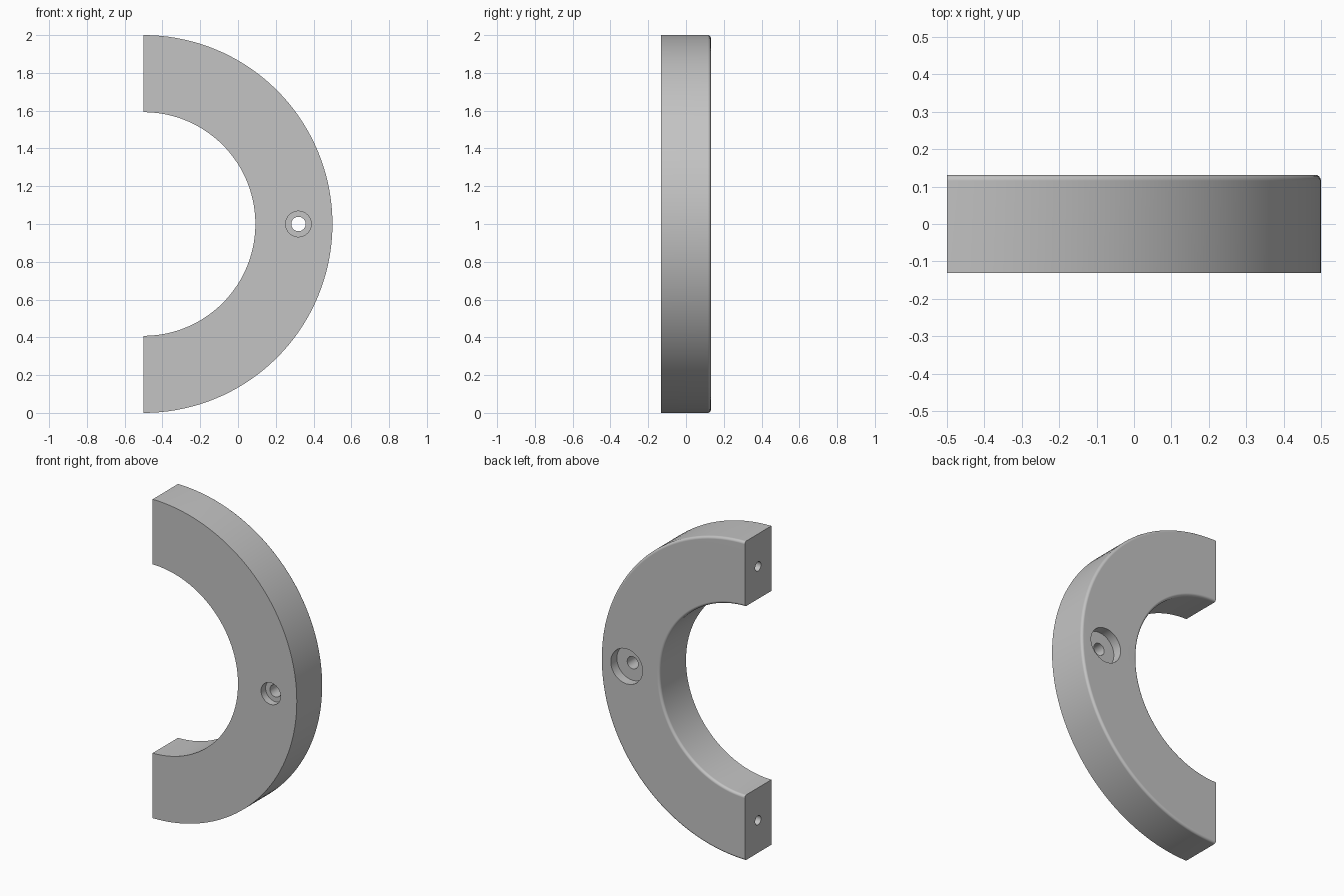
import bpy, bmesh
from math import pi, sin, cos, radians
from mathutils import Matrix, Vector

if "Cube" in bpy.data.objects:
    bpy.data.objects.remove(bpy.data.objects["Cube"])

CENTRE = Vector((-0.5, 0, 1))
OUTER, INNER, HALF, FILLET = 1.0, 0.592, 0.1315, 0.016
STEPS = 72

grey = bpy.data.materials.new("plain grey")
grey.use_nodes = True
colour = (0.55, 0.55, 0.55, 1)
grey.diffuse_color = colour
grey.node_tree.nodes["Principled BSDF"].inputs["Base Color"].default_value = colour


def new_object(name, bm):
    bmesh.ops.recalc_face_normals(bm, faces=bm.faces)
    mesh = bpy.data.meshes.new(name)
    bm.to_mesh(mesh)
    bm.free()
    mesh.materials.append(grey)
    obj = bpy.data.objects.new(name, mesh)
    bpy.context.collection.objects.link(obj)
    return obj


def corner(r, y, start):
    """Quarter-round corner of the section, centred on (r, y)."""
    angles = [radians(start + 22.5 * i) for i in range(5)]
    return [(r + FILLET * cos(a), y + FILLET * sin(a)) for a in angles]


# Half ring: section with rounded back edges, swept half a turn
section = [(INNER, -HALF), (OUTER, -HALF)]
section += corner(OUTER - FILLET, HALF - FILLET, 0)
section += corner(INNER + FILLET, HALF - FILLET, 90)

bm = bmesh.new()
rings = []
for i in range(STEPS + 1):
    a = -pi / 2 + pi * i / STEPS
    rings.append([bm.verts.new(CENTRE + Vector((r * cos(a), y, r * sin(a))))
                  for r, y in section])
for lower, upper in zip(rings, rings[1:]):
    for j in range(len(section)):
        k = (j + 1) % len(section)
        bm.faces.new((lower[j], lower[k], upper[k], upper[j]))
bm.faces.new(rings[0])
bm.faces.new(rings[-1])
half_ring = new_object("half_ring", bm)


def drill(name, centre, axis, radius, length):
    """Cut a round hole of the given length, centred on a point."""
    bm = bmesh.new()
    turn = Matrix.Rotation(pi / 2, 4, "X" if axis == "Y" else "Y")
    bmesh.ops.create_cone(bm, cap_ends=True, segments=40, radius1=radius,
                          radius2=radius, depth=length,
                          matrix=Matrix.Translation(centre) @ turn)
    cutter = new_object(name, bm)
    cutter.hide_render = True
    mod = half_ring.modifiers.new(name, "BOOLEAN")
    mod.operation, mod.solver, mod.object = "DIFFERENCE", "EXACT", cutter
    bpy.ops.object.modifier_apply(modifier=name)
    bpy.data.objects.remove(cutter)


bpy.ops.object.select_all(action="DESELECT")
bpy.context.view_layer.objects.active = half_ring
half_ring.select_set(True)

# Screw hole with a small front recess and a wide back recess
BOLT_X = 0.32
drill("screw_hole", (BOLT_X, 0, 1), "Y", 0.038, 1)
drill("front_recess", (BOLT_X, -HALF, 1), "Y", 0.068, 0.09)
drill("back_recess", (BOLT_X, HALF, 1), "Y", 0.11, 0.12)

# Blind pin holes in the two end faces
middle = (OUTER + INNER) / 2
for side in (-1, 1):
    drill("pin_hole", (CENTRE.x, 0, 1 + side * middle), "X", 0.029, 0.4)

# Smooth curved walls, crisp edges, flat faces kept flat
bpy.ops.object.shade_smooth_by_angle(angle=radians(30))
weighted = half_ring.modifiers.new("flat_faces", "WEIGHTED_NORMAL")
weighted.keep_sharp = True
